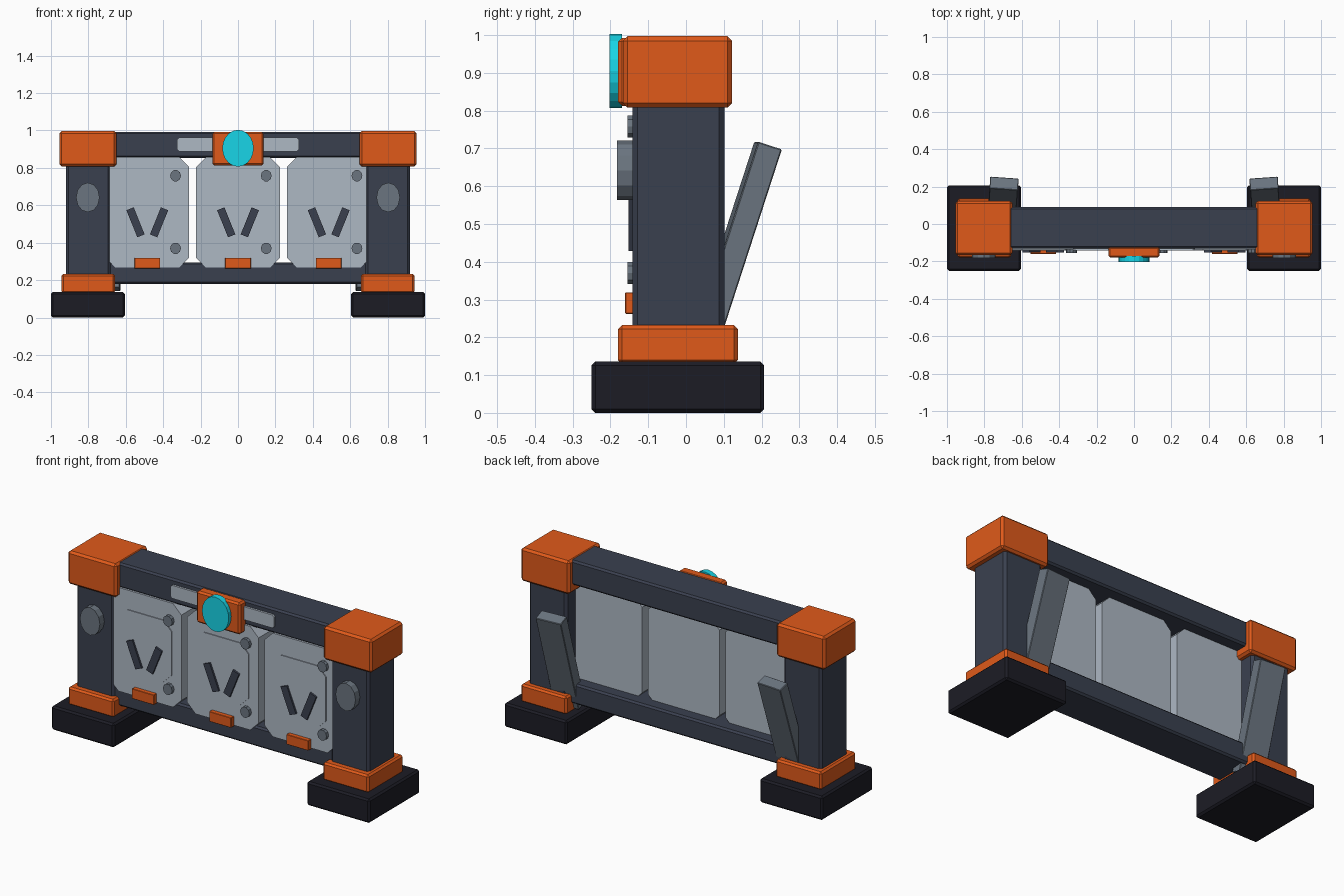
import bpy, bmesh
from math import radians, cos, sin, pi

cube = bpy.data.objects.get("Cube")
if cube:
    bpy.data.objects.remove(cube, do_unlink=True)


def material(name, rgb):
    lin = [(c / 255 / 12.92) if c < 11 else ((c / 255 + 0.055) / 1.055) ** 2.4 for c in rgb]
    m = bpy.data.materials.new(name)
    m.use_nodes = True
    m.diffuse_color = (*lin, 1)
    m.node_tree.nodes["Principled BSDF"].inputs["Base Color"].default_value = (*lin, 1)
    return m


NAVY = material("dark slate", (58, 64, 79))
BLACK = material("near black rubber", (28, 28, 37))
ORANGE = material("burnt orange", (224, 90, 26))
PANEL = material("light grey", (174, 184, 196))
STEEL = material("steel grey", (107, 117, 128))
CYAN = material("cyan", (24, 214, 232))


def finish(name, bm, mat, bevel=0.0):
    bmesh.ops.recalc_face_normals(bm, faces=bm.faces)
    me = bpy.data.meshes.new(name)
    bm.to_mesh(me)
    bm.free()
    me.materials.append(mat)
    ob = bpy.data.objects.new(name, me)
    bpy.context.collection.objects.link(ob)
    if bevel:
        mod = ob.modifiers.new("bevel", "BEVEL")
        mod.width = bevel
        mod.segments = 1
    return ob


def box(name, x, y, z, mat, bevel=0.0, rot=(0, 0, 0)):
    """Box from (min, max) ranges, optionally turned about its centre."""
    bm = bmesh.new()
    bmesh.ops.create_cube(bm, size=1)
    ranges = (x, y, z)
    for v in bm.verts:
        v.co = [c * (r[1] - r[0]) for c, r in zip(v.co, ranges)]
    ob = finish(name, bm, mat, bevel)
    ob.location = [(r[0] + r[1]) / 2 for r in ranges]
    ob.rotation_euler = [radians(a) for a in rot]
    return ob


def prism(name, outline, y, mat):
    """Extrude an x-z outline through the y range."""
    bm = bmesh.new()
    face = bm.faces.new([bm.verts.new((px, y[0], pz)) for px, pz in outline])
    # Keep the starting face so that the solid is closed at both ends
    ext = bmesh.ops.extrude_face_region(bm, geom=[face], use_keep_orig=True)["geom"]
    for v in ext:
        if isinstance(v, bmesh.types.BMVert):
            v.co.y = y[1]
    return finish(name, bm, mat)


def octagon(cx, cz, w, h, c):
    w, h = w / 2, h / 2
    pts = [(w - c, -h), (w, c - h), (w, h - c), (w - c, h),
           (c - w, h), (-w, h - c), (-w, c - h), (c - w, -h)]
    return [(cx + px, cz + pz) for px, pz in pts]


def ellipse(cx, cz, rx, rz, n):
    return [(cx + rx * cos(2 * pi * i / n), cz + rz * sin(2 * pi * i / n)) for i in range(n)]


# Horizontal beams
box("top_beam", (-0.69, 0.69), (-0.13, 0.09), (0.853, 0.993), NAVY, 0.01)
box("bottom_beam", (-0.72, 0.72), (-0.13, 0.09), (0.18, 0.295), NAVY, 0.01)

# End posts with feet, collars, caps, knobs and rear braces
for side, s in (("left", 1), ("right", -1)):
    def span(a, b):
        return tuple(sorted((s * a, s * b)))
    box(side + "_foot", span(0.605, 1.0), (-0.25, 0.207), (0, 0.136), BLACK, 0.01)
    box(side + "_collar", span(0.657, 0.944), (-0.18, 0.137), (0.13, 0.232), ORANGE, 0.01)
    box(side + "_post", span(0.68, 0.92), (-0.142, 0.102), (0.2, 0.85), NAVY, 0.014)
    box(side + "_cap", span(0.65, 0.955), (-0.167, 0.122), (0.808, 0.997), ORANGE, 0.012)
    prism(side + "_knob", ellipse(s * 0.803, 0.642, 0.063, 0.079, 12), (-0.182, -0.13), STEEL)
    box(side + "_brace", span(0.625, 0.777), (0.094, 0.160), (0.136, 0.722), STEEL, 0.003,
        (-18, 0, 4 * s))

# Three panels with raised plates, slots, bolts and tabs
for label, cx in (("left", 0.485), ("middle", 0), ("right", -0.485)):
    prism(label + "_panel", octagon(cx, 0.5625, 0.448, 0.589, 0.052), (-0.136, 0.02), PANEL)
    prism(label + "_raised_plate", octagon(cx, 0.573, 0.33, 0.35, 0.05), (-0.141, -0.13), PANEL)
    for name, t in (("a", -1), ("b", 1)):
        mx = cx + t * 0.063
        box(label + "_slot_" + name, (mx - 0.021, mx + 0.021), (-0.152, -0.135), (0.431, 0.587),
            NAVY, 0, (0, t * 22, 0))
    for name, bz in (("upper", 0.758), ("lower", 0.37)):
        prism(label + "_bolt_" + name, ellipse(cx + 0.151, bz, 0.029, 0.031, 10),
              (-0.155, -0.13), STEEL)
    box(label + "_tab", (cx - 0.069, cx + 0.069), (-0.161, -0.13), (0.262, 0.319), ORANGE, 0.002)

# Light strip, centre block and round lamp on the top beam
prism("light_strip", octagon(0, 0.925, 0.65, 0.074, 0.01), (-0.142, -0.12), PANEL)
box("centre_block", (-0.137, 0.137), (-0.18, -0.12), (0.813, 0.993), ORANGE, 0.01)
prism("round_lamp", ellipse(0, 0.905, 0.084, 0.098, 20), (-0.203, -0.17), CYAN)
